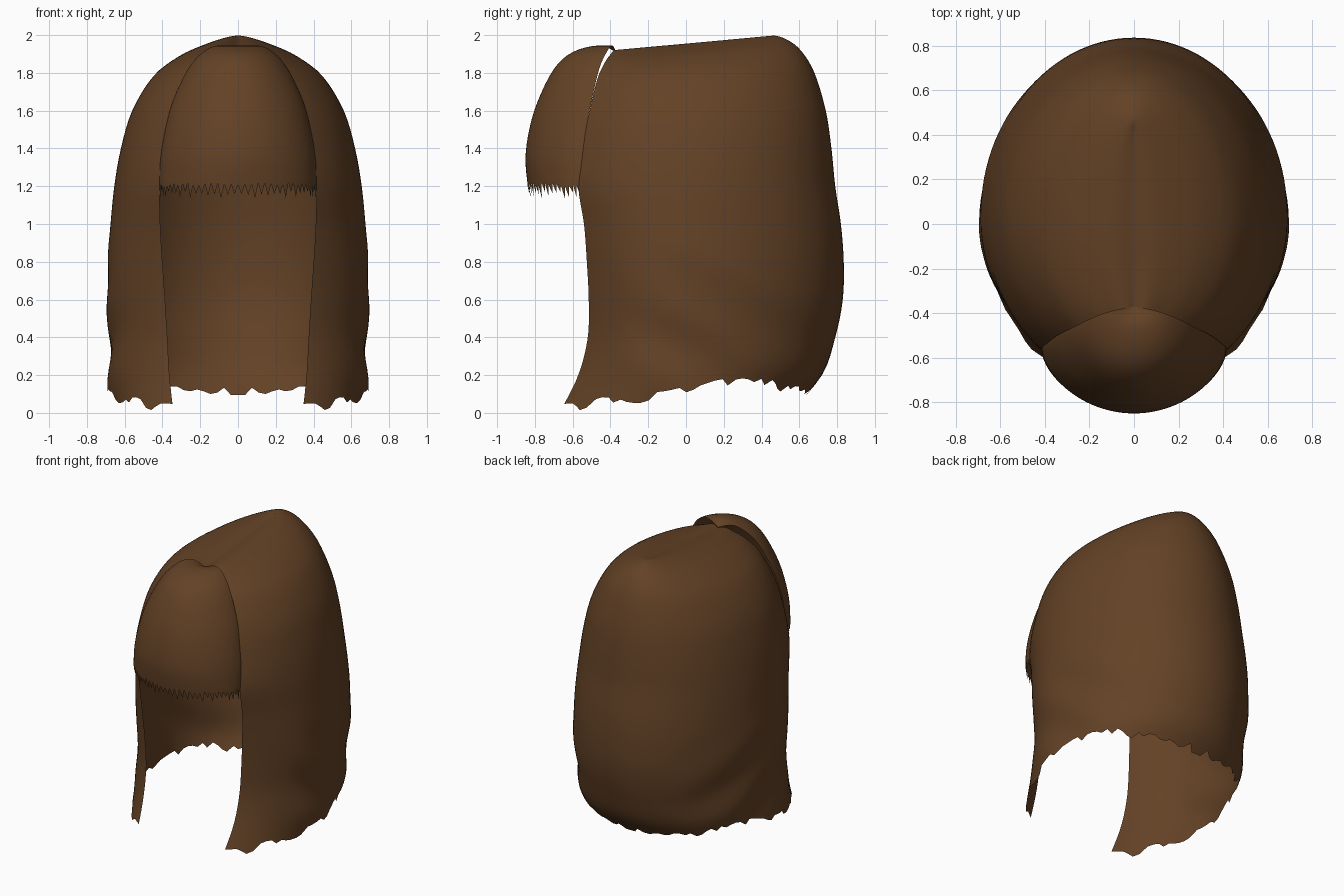
import bpy, math, random

random.seed(4)
if "Cube" in bpy.data.objects:
    bpy.data.objects.remove(bpy.data.objects["Cube"], do_unlink=True)

BROWN = (0.125, 0.054, 0.019, 1)
hair = bpy.data.materials.new("hair brown")
hair.use_nodes = True
hair.diffuse_color = BROWN
bsdf = hair.node_tree.nodes["Principled BSDF"]
bsdf.inputs["Base Color"].default_value = BROWN
bsdf.inputs["Roughness"].default_value = 0.8


def spline(rows, p):
    """Smooth interpolation of a table of rows at a fractional index."""
    last = len(rows) - 1
    i = max(0, min(int(p), last - 1))
    t = p - i
    quad = [rows[max(0, min(i + k, last))] for k in (-1, 0, 1, 2)]
    return [b + 0.5 * t * (c - a + t * (2*a - 5*b + 4*c - d + t * (3*(b - c) + d - a)))
            for a, b, c, d in zip(*quad)]


def lerp_table(table, y):
    for (y0, v0), (y1, v1) in zip(table, table[1:]):
        if y <= y1:
            return v0 + (v1 - v0) * max(0, y - y0) / (y1 - y0)
    return table[-1][1]


def half_sheet(name, columns):
    """Skin a list of point columns and mirror it across x."""
    n = len(columns[0])
    verts = [p for col in columns for p in col]
    faces = [(c*n + r, c*n + r + 1, (c+1)*n + r + 1, (c+1)*n + r)
             for c in range(len(columns) - 1) for r in range(n - 1)]
    mesh = bpy.data.meshes.new(name)
    mesh.from_pydata(verts, [], faces)
    mesh.materials.append(hair)
    obj = bpy.data.objects.new(name, mesh)
    bpy.context.collection.objects.link(obj)
    mirror = obj.modifiers.new("Mirror", "MIRROR")
    mirror.merge_threshold = 0.0005
    bpy.ops.object.select_all(action="DESELECT")
    obj.select_set(True)
    bpy.context.view_layer.objects.active = obj
    bpy.ops.object.shade_smooth_by_angle(angle=math.radians(50))
    return obj


# Long hair shell: height, half width, back reach, opening ratio, front edge y, tilt
SHELL = [
    (1.945, 0.00, 0.42, 0.50, -0.37, 0.10),
    (1.955, 0.09, 0.47, 0.50, -0.38, 0.09),
    (1.93, 0.20, 0.54, 0.52, -0.40, 0.08),
    (1.88, 0.32, 0.61, 0.58, -0.43, 0.06),
    (1.78, 0.45, 0.68, 0.60, -0.47, 0.03),
    (1.60, 0.56, 0.74, 0.63, -0.51, 0),
    (1.40, 0.62, 0.77, 0.63, -0.55, 0),
    (1.20, 0.655, 0.79, 0.63, -0.57, 0),
    (1.00, 0.675, 0.82, 0.61, -0.54, 0),
    (0.80, 0.69, 0.835, 0.58, -0.525, 0),
    (0.60, 0.69, 0.83, 0.56, -0.515, 0),
    (0.40, 0.68, 0.79, 0.55, -0.52, 0),
    (0.20, 0.685, 0.72, 0.53, -0.57, 0),
    (0.00, 0.67, 0.55, 0.51, -0.67, 0),
]
HEM = [(-0.7, 0.06), (-0.58, 0.065), (-0.53, 0.02), (-0.46, 0.08), (-0.25, 0.08),
       (0, 0.13), (0.25, 0.17), (0.4, 0.18), (0.5, 0.13), (0.8, 0.12)]
KNEE, COLS, UP, LOW = 9, 48, 36, 14

shell = []
for c in range(COLS + 1):
    u = c / COLS
    ang = math.asin(0.52) + u * (math.pi - math.asin(0.52))
    hem_y = -math.cos(ang) * (0.74 if ang < math.pi / 2 else 0.7)
    hem = lerp_table(HEM, hem_y) + random.uniform(-0.02, 0.025) * (u > 0.12)
    bottom = KNEE + (0.8 - hem) / 0.2
    steps = [KNEE * r / UP for r in range(UP)]
    steps += [KNEE + (bottom - KNEE) * r / LOW for r in range(LOW + 1)]
    column = []
    for p in steps:
        z, w, back, ratio, front, tilt = spline(SHELL, p)
        start = math.asin(ratio)
        a = start + u * (math.pi - start)
        reach = back if a > math.pi / 2 else -front / math.cos(start)
        x, y = w * math.sin(a), -reach * math.cos(a)
        # loose waves in the lower side locks
        loose = max(0, min(1, (0.95 - z) / 0.5)) * math.sin(math.pi * u) ** 2
        x *= 1 + 0.018 * loose * math.sin(15 * z + 9 * y)
        column.append((0 if c == COLS else x, y, z + tilt * y))
    shell.append(column)
half_sheet("long_hair", shell)

# Fringe: height, half width, side y, front y
FRINGE = [
    (1.91, 0.00, -0.37, -0.37),
    (1.945, 0.10, -0.39, -0.46),
    (1.91, 0.185, -0.42, -0.60),
    (1.82, 0.265, -0.46, -0.70),
    (1.65, 0.345, -0.50, -0.785),
    (1.50, 0.385, -0.53, -0.83),
    (1.35, 0.41, -0.55, -0.85),
    (1.22, 0.415, -0.565, -0.84),
]
TEETH, ROWS = 36, 28
fringe = []
for c in range(TEETH + 1):
    a = math.pi / 2 * c / TEETH
    column = []
    for r in range(ROWS + 1):
        z, w, side, front = spline(FRINGE, (len(FRINGE) - 1) * r / ROWS)
        y = side + (front - side) * max(0, math.cos(a)) ** 1.2
        column.append((w * math.sin(a), y, z))
    # pointed strand ends
    x, y, z = column[-1]
    tip = random.uniform(0.05, 0.085) if c % 2 else random.uniform(0, 0.02)
    column.append((x, y + 0.01 * (c % 2), z - tip))
    fringe.append(column)
half_sheet("fringe", fringe)
